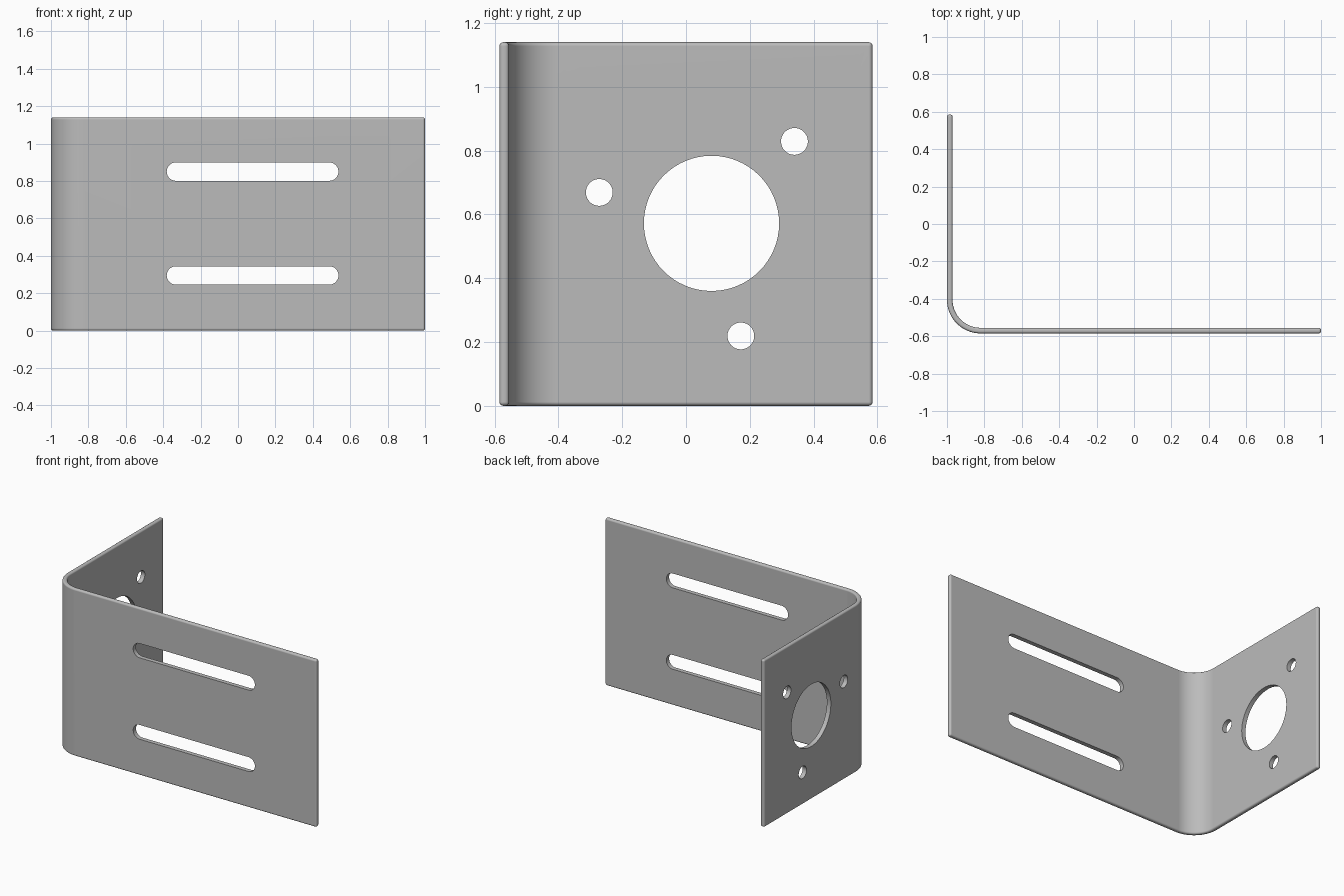
import bpy, bmesh
from math import pi, cos, sin, radians
from mathutils import Matrix

if "Cube" in bpy.data.objects:
    bpy.data.objects.remove(bpy.data.objects["Cube"], do_unlink=True)

LEFT, BACK, HEIGHT = -1.0, 0.585, 1.14
THICK, BEND, STEPS = 0.03, 0.18, 24

steel = bpy.data.materials.new("plain grey steel")
steel.use_nodes = True
GREY = (0.5, 0.5, 0.5, 1)
steel.diffuse_color = GREY
steel.node_tree.nodes["Principled BSDF"].inputs["Base Color"].default_value = GREY


def add_object(name, bm):
    mesh = bpy.data.meshes.new(name)
    bmesh.ops.recalc_face_normals(bm, faces=bm.faces)
    bm.to_mesh(mesh)
    bm.free()
    mesh.materials.append(steel)
    obj = bpy.data.objects.new(name, mesh)
    bpy.context.collection.objects.link(obj)
    return obj


def extrude(outline, depth):
    """Prism along z from a flat outline."""
    bm = bmesh.new()
    face = bm.faces.new([bm.verts.new((x, y, 0)) for x, y in outline])
    new = bmesh.ops.extrude_face_region(bm, geom=[face])["geom"]
    verts = [v for v in new if isinstance(v, bmesh.types.BMVert)]
    bmesh.ops.translate(bm, verts=verts, vec=(0, 0, depth))
    bmesh.ops.recalc_face_normals(bm, faces=bm.faces)
    return bm


def bend_arc(radius):
    cx, cy = LEFT + BEND, -BACK + BEND
    angles = [pi + pi / 2 * i / STEPS for i in range(STEPS + 1)]
    return [(cx + radius * cos(a), cy + radius * sin(a)) for a in angles]


def stadium(length, radius, n=32):
    """Circle, or a slot when length is above zero."""
    half = length / 2
    right = [(half + radius * cos(a), radius * sin(a))
             for a in [-pi / 2 + pi * i / n for i in range(n + 1)]]
    left = [(-x, -y) for x, y in right]
    return right + left if half else right[:-1] + left[:-1]


# Bent sheet: outer skin, then inner skin back again
outline = [(LEFT, BACK)] + bend_arc(BEND) + [(1, -BACK), (1, -BACK + THICK)]
outline += bend_arc(BEND - THICK)[::-1] + [(LEFT + THICK, BACK)]
bm = extrude(outline, HEIGHT)
rim = [e for e in bm.edges if e.calc_face_angle(0) > radians(40)]
bmesh.ops.bevel(bm, geom=rim, offset=0.012, segments=4, profile=0.5,
                affect='EDGES', clamp_overlap=True)
bracket = add_object("bent_bracket", bm)

# Cutters: front wall slots and side wall holes
to_front = Matrix.Rotation(pi / 2, 4, 'X')
to_side = Matrix.Rotation(pi / 2, 4, 'Z') @ to_front
cuts = [("slot", to_front, (0.078, -BACK + 0.1, z), 0.82, 0.049) for z in (0.295, 0.85)]
cuts += [("hole", to_side, (LEFT - 0.1, y, z), 0, r) for y, z, r in
         ((0.08, 0.572, 0.212), (-0.272, 0.669, 0.042),
          (0.34, 0.829, 0.042), (0.172, 0.219, 0.042))]

bpy.context.view_layer.objects.active = bracket
bracket.select_set(True)
for name, turn, place, length, radius in cuts:
    bm = extrude(stadium(length, radius), 0.2)
    bmesh.ops.transform(bm, matrix=Matrix.Translation(place) @ turn, verts=bm.verts)
    cutter = add_object(name + "_cutter", bm)
    cutter.hide_render = True
    mod = bracket.modifiers.new(name, 'BOOLEAN')
    mod.operation, mod.solver, mod.object = 'DIFFERENCE', 'EXACT', cutter
    bpy.ops.object.modifier_apply(modifier=mod.name)
    bpy.data.objects.remove(cutter, do_unlink=True)

# Smooth bend and rim, crisp hole edges, flat walls
bpy.ops.object.shade_smooth_by_angle(angle=radians(35))
weighted = bracket.modifiers.new("flat walls", 'WEIGHTED_NORMAL')
weighted.keep_sharp = True
